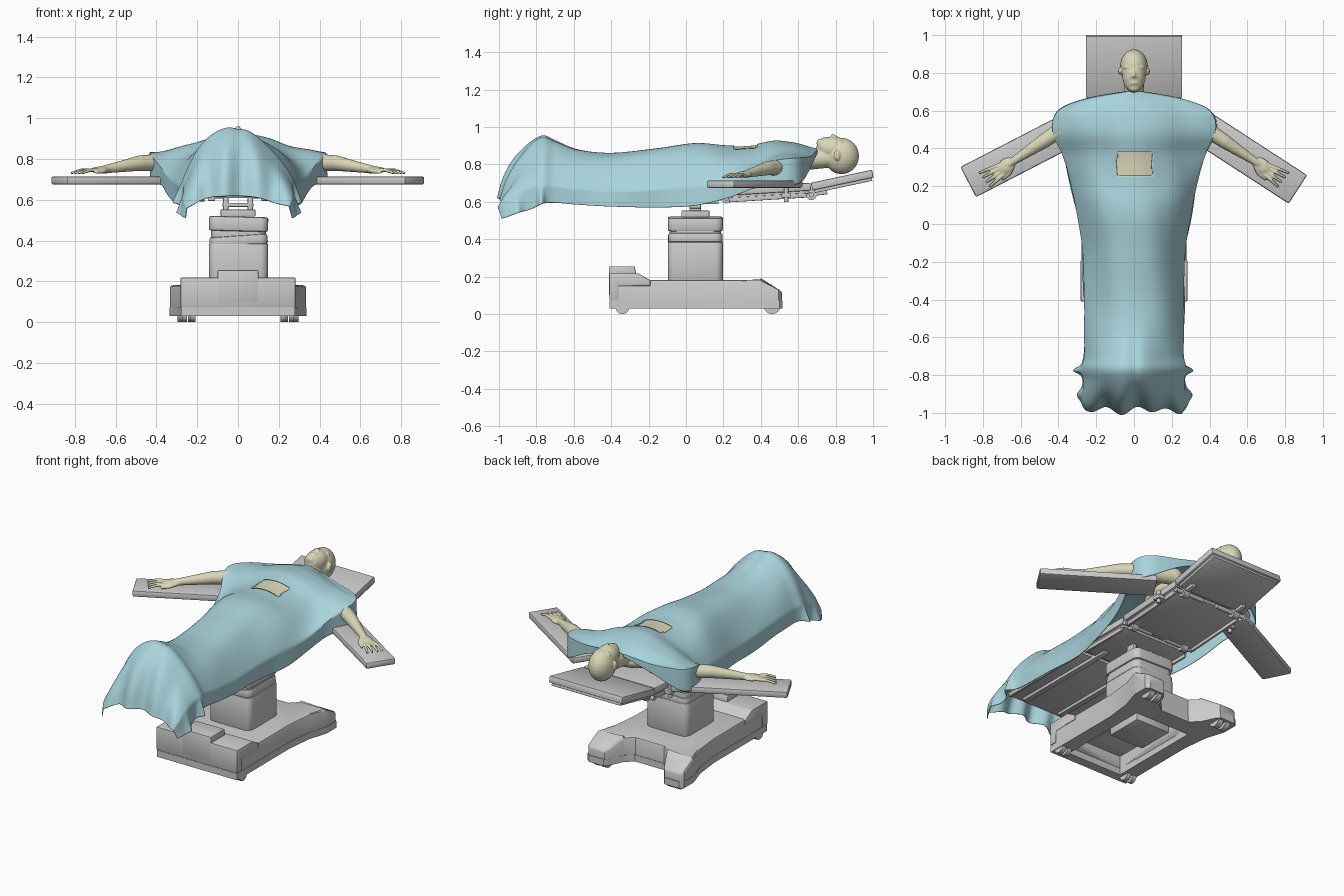
import bpy, bmesh, math
from mathutils import Vector, Matrix, Euler

if "Cube" in bpy.data.objects:
    bpy.data.objects.remove(bpy.data.objects["Cube"])


def material(name, rgb):
    m = bpy.data.materials.new(name)
    m.diffuse_color = (*rgb, 1)
    m.use_nodes = True
    m.node_tree.nodes["Principled BSDF"].inputs["Base Color"].default_value = m.diffuse_color
    return m


CLOTH = material("drape_cloth", (0.40, 0.66, 0.72))
SKIN = material("skin", (0.70, 0.68, 0.48))


def finish(name, bm, mat=None, angle=35):
    bmesh.ops.recalc_face_normals(bm, faces=bm.faces)
    me = bpy.data.meshes.new(name)
    bm.to_mesh(me)
    bm.free()
    me.shade_smooth()
    me.set_sharp_from_angle(angle=math.radians(angle))
    ob = bpy.data.objects.new(name, me)
    bpy.context.collection.objects.link(ob)
    if mat:
        me.materials.append(mat)
    return ob


def box(name, loc, dims, rot=(0, 0, 0), bevel=0.008, vertical=0):
    """Bevelled box; vertical rounds only the upright edges."""
    bm = bmesh.new()
    bmesh.ops.create_cube(bm, size=1, matrix=Matrix.Diagonal((*dims, 1)))
    if vertical:
        ed = [e for e in bm.edges if abs(e.verts[0].co.z - e.verts[1].co.z) > 1e-5]
        bmesh.ops.bevel(bm, geom=ed, offset=vertical, segments=5, profile=0.5, affect='EDGES')
    if bevel:
        ed = [e for e in bm.edges if e.calc_face_angle(0) > 0.6]
        bmesh.ops.bevel(bm, geom=ed, offset=bevel, segments=2, profile=0.5, affect='EDGES')
    r = Euler([math.radians(a) for a in rot]).to_matrix().to_4x4()
    bm.transform(Matrix.Translation(loc) @ r)
    return finish(name, bm)


def rod(name, a, b, r, sides=24):
    a, b = Vector(a), Vector(b)
    bm = bmesh.new()
    bmesh.ops.create_cone(bm, cap_ends=True, segments=sides, radius1=r, radius2=r, depth=(b - a).length)
    q = (b - a).to_track_quat('Z', 'Y').to_matrix().to_4x4()
    bm.transform(Matrix.Translation((a + b) / 2) @ q)
    return finish(name, bm)


# Wheeled base: skirt and deck extruded from one outline, feet sloping down at the head end
half = [(.277, -.405), (.277, .12), (.295, .28), (.333, .40), (.333, .495), (.31, .513),
        (.21, .513), (.19, .49), (.15, .405), (.10, .36)]
outline = half + [(-x, y) for x, y in reversed(half)]
pit = box("base_pit_cutter", (0, -.05, .07), (.38, .60, .16), bevel=0)
pit.hide_render = pit.hide_viewport = True
for name, k, z0, z1 in (("base_skirt", 1.008, .03, .072), ("base_deck", 1, .068, .182)):
    bm = bmesh.new()
    f = bm.faces.new([bm.verts.new((x * k, y * k, z0)) for x, y in outline])
    ext = bmesh.ops.extrude_face_region(bm, geom=[f])
    for v in ext['geom']:
        if isinstance(v, bmesh.types.BMVert):
            v.co.z = z1
    for v in bm.verts:
        if v.co.z > .1 and v.co.y > .41:
            v.co.z -= (v.co.y - .405) * .55
    # split the top where the feet begin to slope
    tops = [f for f in bm.faces if f.calc_center_median().z > z1 - .03 and len(f.verts) > 8]
    bmesh.ops.bisect_plane(bm, geom=tops + list({e for t in tops for e in t.edges}) + list({v for t in tops for v in t.verts}),
                           plane_co=(0, .402, 0), plane_no=(0, 1, 0))
    ed = [e for e in bm.edges if len(e.link_faces) == 2 and e.calc_face_angle(0) > .9
          and min(v.co.z for v in e.verts) > .1]
    bmesh.ops.bevel(bm, geom=ed, offset=.012, segments=2, profile=.5, affect='EDGES')
    bmesh.ops.triangulate(bm, faces=[f for f in bm.faces if len(f.verts) > 4])
    cut = finish(name, bm).modifiers.new("pit", 'BOOLEAN')
    cut.operation, cut.object, cut.solver = 'DIFFERENCE', pit, 'EXACT'
box("column_foot", (0, .05, .10), (.24, .24, .10), bevel=.006)

# Foot-end housing of the base, with its wedge running down to the deck
bm = bmesh.new()
for w, prof in ((.282, [(-.41, .074), (-.41, .218), (-.255, .218), (-.19, .18), (-.19, .15), (-.36, .15), (-.36, .074)]),
                (.10, [(-.413, .1), (-.413, .255), (-.275, .255), (-.265, .21), (-.36, .2), (-.38, .1)])):
    f = bm.faces.new([bm.verts.new((-w, y, z)) for y, z in prof])
    e = bmesh.ops.extrude_face_region(bm, geom=[f])
    bmesh.ops.translate(bm, verts=[v for v in e['geom'] if isinstance(v, bmesh.types.BMVert)], vec=(2 * w, 0, 0))
bmesh.ops.bevel(bm, geom=bm.edges[:], offset=.005, segments=2, profile=.5, affect='EDGES')
finish("base_housing", bm)

for s in (-1, 1):
    for x in (.222, .262):
        rod("front_caster", (s * (x - .013), -.34, .037), (s * (x + .013), -.34, .037), .037)
    for x in (.229, .279):
        rod("rear_caster", (s * (x - .017), .46, .045), (s * (x + .017), .46, .045), .045)

# Lifting column
box("column_lower", (0.003, .05, .28), (.29, .295, .21), vertical=.04, bevel=.005)
box("column_collar", (0.003, .05, .40), (.285, .29, .05), rot=(0, -4, 0), vertical=.04, bevel=.01)
box("column_neck", (0.003, .05, .43), (.27, .275, .1), vertical=.04, bevel=.005)
box("column_head", (0.003, .05, .482), (.29, .295, .072), rot=(0, 1.5, 0), vertical=.04, bevel=.01)
box("column_cap", (0, .05, .535), (.17, .15, .035), bevel=.004)
box("column_cross_bar", (0, .05, .575), (.15, .06, .02), bevel=.004)
for s in (-1, 1):
    box("column_post", (s * .06, .05, .575), (.025, .06, .1), bevel=.004)

# Table sections: cushion and thin frame plate beneath each
for name, y, z, ly, tilt in (("leg", -.52, .65, .66, 0), ("seat", .01, .645, .38, 0),
                             ("back", .435, .667, .465, 3.5), ("head", .835, .716, .335, 12)):
    w = .50 if name != "head" else .51
    c, s_ = math.cos(math.radians(tilt)), math.sin(math.radians(tilt))
    box(name + "_cushion", (0, y, z), (w, ly, .042), rot=(tilt, 0, 0), bevel=.007)
    box(name + "_plate", (0, y + .028 * s_, z - .028 * c), (w - .03, ly - .02, .018), rot=(tilt, 0, 0), bevel=.003)
    if name != "head":
        for sx in (-1, 1):
            box(name + "_side_rail", (sx * .235, y + .04 * s_, z - .045 * c), (.014, ly - .05, .024),
                rot=(tilt, 0, 0), bevel=.003)
for s in (-1, 1):
    for y, z in ((.215, .62), (.67, .637)):
        rod("hinge_knob", (s * .165, y, z), (s * .205, y, z), .028)
        rod("hinge_pin", (s * .05, y, z), (s * .25, y, z), .013)
        box("hinge_arm", (s * .185, y + .03, z + .008), (.03, .11, .022), rot=(6, 0, 0), bevel=.004)
    rod("board_clamp_post", (s * .265, .535, .60), (s * .265, .535, .68), .012)
    box("board_clamp", (s * .26, .535, .635), (.05, .05, .025), bevel=.005)
    box("leg_frame_beam", (s * .13, -.45, .61), (.035, .72, .03), bevel=.004)

# Arm boards, slightly different angles
for name, ox, oy, ang in (("right_arm_board", .868, .183, 147), ("left_arm_board", -.878, .222, 27.3)):
    a = math.radians(ang)
    L = .675
    box(name, (ox + math.cos(a) * L / 2, oy + math.sin(a) * L / 2, .695), (L, .18, .04), rot=(0, 0, ang), bevel=.01)


# Patient: overlapping volumes fused by a voxel remesh
def ball(bm, loc, rad, rz=0):
    bmesh.ops.create_uvsphere(bm, u_segments=24, v_segments=14, radius=1,
                              matrix=Matrix.Translation(loc) @ Matrix.Rotation(rz, 4, 'Z') @ Matrix.Diagonal((*rad, 1)))


def limb(bm, pts):
    for x, y, z, r in pts:
        ball(bm, (x, y, z), (r, r, r))
    for p, q in zip(pts, pts[1:]):
        a, b = Vector(p[:3]), Vector(q[:3])
        m = Matrix.Translation((a + b) / 2) @ (b - a).to_track_quat('Z', 'Y').to_matrix().to_4x4()
        bmesh.ops.create_cone(bm, cap_ends=True, segments=20, radius1=p[3], radius2=q[3],
                              depth=(b - a).length, matrix=m)


bm = bmesh.new()
ball(bm, (0, .832, .845), (.074, .093, .097))          # skull
ball(bm, (0, .785, .885), (.062, .088, .064))          # face
ball(bm, (0, .750, .893), (.052, .052, .051))          # jaw
ball(bm, (0, .720, .914), (.030, .022, .024))          # chin
ball(bm, (0, .748, .941), (.022, .010, .007))          # lips
limb(bm, [(0, .815, .939, .008), (0, .785, .954, .009)])  # nose
limb(bm, [(0, .60, .82, .055), (0, .75, .835, .054)])  # neck
ball(bm, (0, .40, .79), (.17, .25, .08))               # chest
for s in (-1, 1):
    ball(bm, (s * .075, .808, .85), (.009, .018, .029))
    ball(bm, (s * .011, .780, .946), (.008, .009, .007))
    limb(bm, [(s * .045, .83, .918, .01), (s * .015, .826, .933, .009)])
    limb(bm, [(s * .18, .57, .79, .05), (s * .40, .49, .783, .042), (s * .48, .437, .78, .038),
              (s * .62, .345, .755, .023), (s * .66, .318, .748, .02)])
    ball(bm, (s * .675, .308, .746), (.052, .040, .017), -s * .62)
    for k in (.028, .010, -.009, -.027):
        bx, by = .70 + .58 * k, .29 + .81 * k
        tx, ty = bx + .088 + .4 * k, by - .055 + .5 * k
        limb(bm, [(s * bx, by, .745, .010), (s * (bx + tx) / 2, (by + ty) / 2, .746, .009), (s * tx, ty, .732, .007)])
    limb(bm, [(s * .645, .305, .745, .014), (s * .66, .268, .74, .011), (s * .695, .238, .735, .008)])
body = finish("patient_body", bm, SKIN)
rm = body.modifiers.new("fuse", 'REMESH')
rm.mode, rm.voxel_size, rm.use_smooth_shade = 'VOXEL', .0045, True
sm = body.modifiers.new("soften", 'SMOOTH')
sm.factor, sm.iterations = .5, 4

# Drape stations: y, half width, top z, shoulder z, hem z
ST = [(.70, .05, .885, .875, .86), (.668, .23, .89, .845, .79), (.62, .37, .905, .835, .71),
      (.56, .425, .918, .835, .69), (.47, .425, .925, .82, .69), (.36, .375, .905, .76, .67),
      (.22, .335, .90, .71, .62), (.05, .30, .912, .68, .58), (-.15, .27, .885, .66, .57),
      (-.40, .262, .86, .66, .575), (-.58, .262, .88, .67, .585), (-.70, .262, .93, .68, .595),
      (-.765, .275, .955, .69, .59), (-.83, .265, .92, .67, .56), (-.90, .265, .84, .64, .54),
      (-.955, .265, .73, .60, .52), (-.985, .25, .62, .565, .51)]


def step(a, b, x):
    t = min(1, max(0, (x - a) / (b - a)))
    return t * t * (3 - 2 * t)


def station(v):
    i = min(int(v), len(ST) - 2)
    t = v - i
    p = [ST[min(max(i + k, 0), len(ST) - 1)] for k in (-1, 0, 1, 2)]
    return [b + .5 * t * (c - a + t * (2 * a - 5 * b + 4 * c - d + t * (3 * (b - c) + d - a)))
            for a, b, c, d in zip(*p)]


def surf(u, v):
    y, w, zt, zs, zh = station(v)
    t, h = min(1, abs(u) / .7), max(0, (abs(u) - .7) / .3)
    sg = 1 if u >= 0 else -1
    torso, foot, toes = step(.1, .5, y), step(-.78, -.97, y), step(-.45, -.75, y)
    st = abs(sg * t + .10 * toes * (1 - t * t))               # feet lean to one side
    f = torso * (1 + math.cos(math.pi * t)) / 2 + (1 - torso) * (1 - st ** (2.5 - .4 * toes))
    x = w * t
    z = zs + (zt - zs) * f - (zs - zh) * h
    z += .006 * math.sin(7 * y + 30 * sg * x) * t * (1 - h) * step(.7, .5, y)   # soft creases
    z -= .008 * math.exp(-(x / .03) ** 2) * toes * (1 - foot)
    flare = math.exp(-((y + .775) / .018) ** 2) + .7 * math.exp(-((y + .905) / .03) ** 2)
    x += h * (.04 * flare + .006 * math.sin(13 * y + sg)) + .012 * foot * h
    y += .016 * foot * (math.sin(40 * sg * x + 1) + .5 * math.sin(23 * sg * x)) * (1 - h)  # hanging folds
    return Vector((sg * x, y, z))


def cloth(name, mat, keep, drop):
    nu, nv = 100, 192
    bm = bmesh.new()
    g = [[bm.verts.new(surf(2 * i / nu - 1, (len(ST) - 1) * j / nv) - Vector((0, 0, drop)))
          for i in range(nu + 1)] for j in range(nv + 1)]
    for j in range(nv):
        for i in range(nu):
            q = (g[j][i], g[j][i + 1], g[j + 1][i + 1], g[j + 1][i])
            c = sum((p.co for p in q), Vector()) / 4
            if keep(c):
                bm.faces.new(q)
    bmesh.ops.delete(bm, geom=[p for p in bm.verts if not p.link_faces], context='VERTS')
    ob = finish(name, bm, mat, 70)
    so = ob.modifiers.new("thickness", 'SOLIDIFY')
    so.thickness, so.offset = .004, 0


def window(c, m=0):
    return abs(c.x - .003) < .093 + m and .255 - m < c.y < .385 + m


# Surgical drape with the opening, and the skin showing through it
cloth("surgical_drape", CLOTH, lambda c: not window(c), 0)
cloth("abdomen_skin", SKIN, lambda c: window(c, .02), .006)
